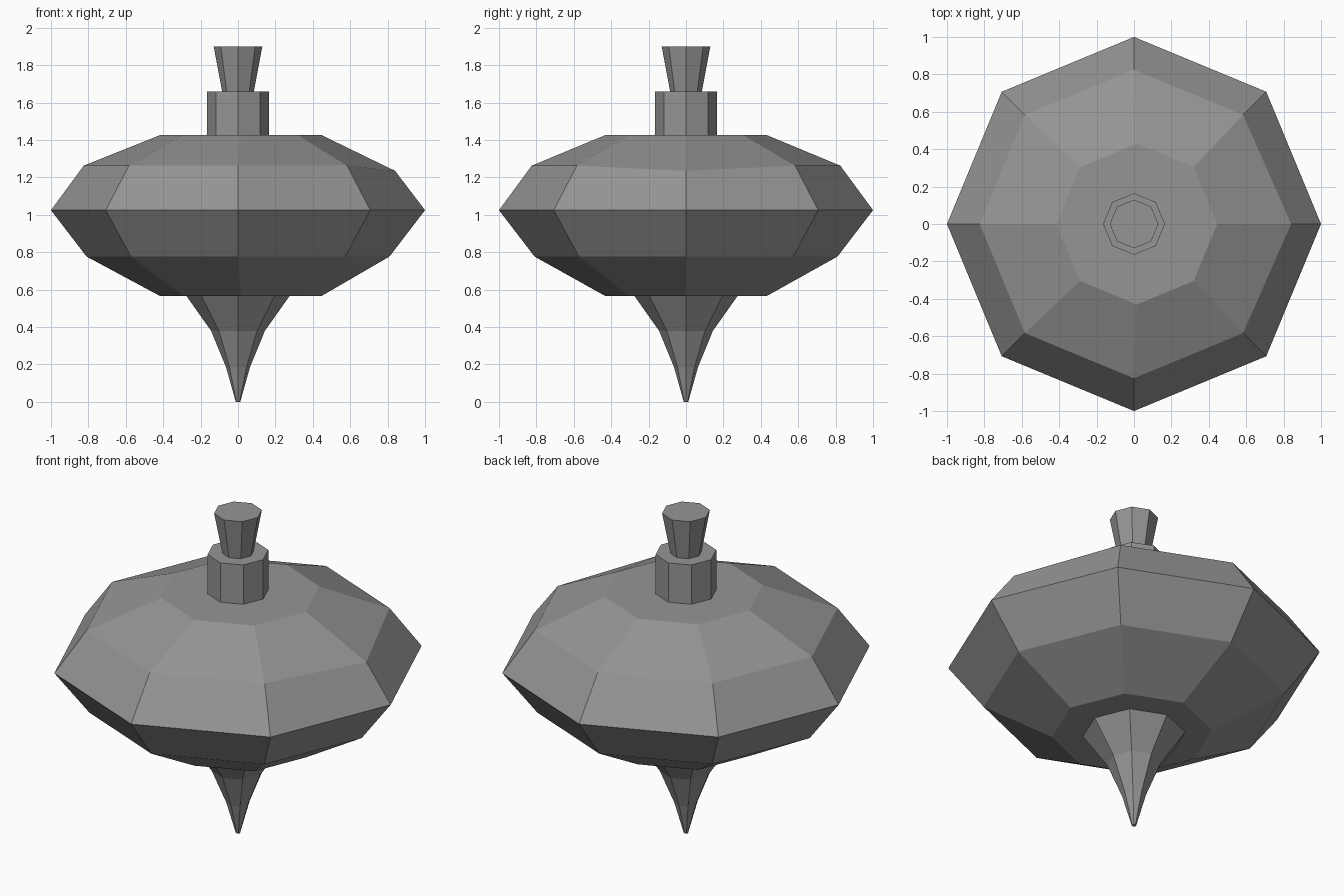
import bpy, bmesh
from math import cos, sin, pi

if "Cube" in bpy.data.objects:
    bpy.data.objects.remove(bpy.data.objects["Cube"])

SIDES = 8

# Dark grey finish for every part
dark_grey = bpy.data.materials.new("dark_grey")
dark_grey.diffuse_color = (0.3, 0.3, 0.3, 1)
dark_grey.use_nodes = True
dark_grey.node_tree.nodes["Principled BSDF"].inputs["Base Color"].default_value = dark_grey.diffuse_color

def lathe(name, rings, tweak=None):
    """Eight-sided turned part; each ring is (radius, z, x offset)."""
    bm = bmesh.new()
    loops = []
    for r, z, dx in rings:
        loops.append([bm.verts.new((r * cos(2 * pi * i / SIDES) + dx,
                                    r * sin(2 * pi * i / SIDES), z))
                      for i in range(SIDES)])
    if tweak:
        tweak(loops)
    for a, b in zip(loops, loops[1:]):
        for i in range(SIDES):
            j = (i + 1) % SIDES
            bm.faces.new((a[i], a[j], b[j], b[i]))
    bm.faces.new(loops[0][::-1])
    bm.faces.new(loops[-1])
    mesh = bpy.data.meshes.new(name)
    bm.to_mesh(mesh)
    bm.free()
    mesh.materials.append(dark_grey)
    obj = bpy.data.objects.new(name, mesh)
    bpy.context.collection.objects.link(obj)
    return obj

# Body, with one slightly lowered shoulder corner on the right
def lower_corner(loops):
    loops[3][0].co.x = 0.84
    loops[3][0].co.z = 1.235

lathe("body", [(0.43, 0.565, 0.015), (0.81, 0.777, 0), (1.0, 1.025, 0),
               (0.825, 1.263, 0), (0.43, 1.427, 0.015)], lower_corner)

# Spinning point under the body
lathe("spinning_tip", [(0.012, 0.0, 0), (0.064, 0.185, 0),
                       (0.144, 0.38, 0), (0.275, 0.565, 0)])

# Collar and flared finger grip on top
lathe("collar", [(0.165, 1.427, 0), (0.165, 1.66, 0)])
lathe("finger_grip", [(0.085, 1.66, 0), (0.13, 1.9, 0)])
